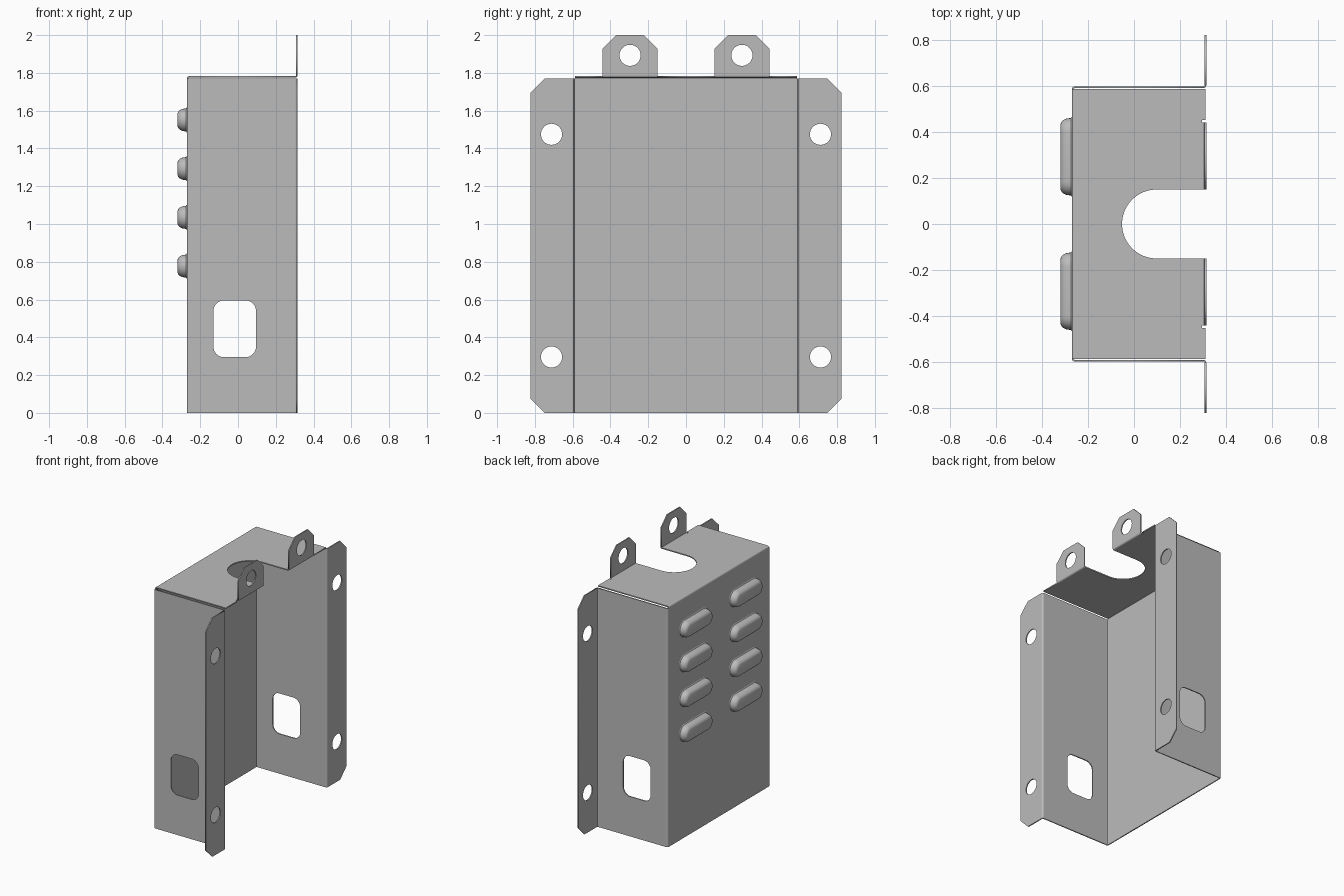
import bpy, bmesh
from math import pi, cos, sin, radians
from mathutils import Vector

if "Cube" in bpy.data.objects:
    bpy.data.objects.remove(bpy.data.objects["Cube"])

T = 0.008            # sheet thickness
R = 0.012            # outer bend radius
BACK, OPEN = -0.27, 0.315   # x of the louvred wall and of the flanges
WIDE, TOP, RIM = 0.6, 1.783, 1.77

steel = bpy.data.materials.new("grey steel")
steel.use_nodes = True
GREY = (0.5, 0.5, 0.5, 1)
steel.diffuse_color = GREY
steel.node_tree.nodes["Principled BSDF"].inputs["Base Color"].default_value = GREY

# Outline coordinates (u, v) and depth w placed in the world, by plane normal
PLACE = {
    "x": lambda u, v, w: Vector((w, u, v)),
    "y": lambda u, v, w: Vector((u, w, v)),
    "z": lambda u, v, w: Vector((u, v, w)),
}


def finish(bm, name, mesh=None):
    mesh = mesh or bpy.data.meshes.new(name)
    bmesh.ops.recalc_face_normals(bm, faces=bm.faces)
    bm.to_mesh(mesh)
    bm.free()
    mesh.materials.clear()
    mesh.materials.append(steel)
    ob = bpy.data.objects.new(name, mesh)
    bpy.context.collection.objects.link(ob)
    return ob


def smooth(ob):
    ob.data.polygons.foreach_set("use_smooth", [True] * len(ob.data.polygons))
    ob.data.set_sharp_from_angle(angle=radians(35))


def plate(name, normal, low, high, *loops):
    """Sheet between two depths; the first loop is the outline, the rest are holes."""
    curve = bpy.data.curves.new(name, "CURVE")
    curve.dimensions = "2D"
    curve.fill_mode = "BOTH"
    curve.extrude = (high - low) / 2
    for loop in loops:
        spline = curve.splines.new("POLY")
        spline.points.add(len(loop) - 1)
        for point, (u, v) in zip(spline.points, loop):
            point.co = (u, v, 0, 1)
        spline.use_cyclic_u = True
    helper = bpy.data.objects.new(name + "_helper", curve)
    bpy.context.collection.objects.link(helper)
    graph = bpy.context.evaluated_depsgraph_get()
    mesh = bpy.data.meshes.new_from_object(helper.evaluated_get(graph))
    bpy.data.objects.remove(helper)
    bpy.data.curves.remove(curve)
    bm = bmesh.new()
    bm.from_mesh(mesh)
    bmesh.ops.remove_doubles(bm, verts=bm.verts, dist=1e-5)
    for v in bm.verts:
        v.co = PLACE[normal](v.co.x, v.co.y, v.co.z + (low + high) / 2)
    mesh.name = name
    return finish(bm, name, mesh)


def arc(cu, cv, r, start, end, steps):
    angles = [radians(start + (end - start) * i / steps) for i in range(steps + 1)]
    return [(cu + r * cos(a), cv + r * sin(a)) for a in angles]


def circle(cu, cv, r):
    return arc(cu, cv, r, 0, 360, 32)[:-1]


def rectangle(u0, u1, v0, v1):
    return [(u0, v0), (u1, v0), (u1, v1), (u0, v1)]


def rounded(u0, u1, v0, v1, r):
    corners = [(u1 - r, v1 - r), (u0 + r, v1 - r), (u0 + r, v0 + r), (u1 - r, v0 + r)]
    return [p for i, (u, v) in enumerate(corners)
            for p in arc(u, v, r, 90 * i, 90 * i + 90, 8)]


def flip(loop, s):
    """Mirror an outline in its first coordinate when s is -1."""
    return [(u * s, v) for u, v in loop]


def bend(name, normal, low, high, cu, cv, start, s=1):
    """Quarter-round fold joining two sheets; s mirrors it in v."""
    ring = arc(cu, cv, R, start, start + 90, 5) + arc(cu, cv, R - T, start + 90, start, 5)
    smooth(plate(name, normal, low, high, [(u, v * s) for u, v in ring]))


def louvre(name, y, z):
    """Elongated pressed bump with a flared foot and a rounded crown."""
    half = 0.108
    profile = [(0.068, 0), (0.062, 0.004), (0.06, 0.012), (0.058, 0.026),
               (0.052, 0.038), (0.044, 0.046), (0.034, 0.05)]
    bm = bmesh.new()
    rings = []
    for r, out in profile:
        outline = arc(half, 0, r, -90, 90, 12) + arc(-half, 0, r, 90, 270, 12)
        rings.append([bm.verts.new((BACK - out, y + u, z + v)) for u, v in outline])
    for a, b in zip(rings, rings[1:]):
        for i in range(len(a)):
            j = (i + 1) % len(a)
            bm.faces.new((a[i], a[j], b[j], b[i]))
    bm.faces.new(rings[-1])
    bm.faces.new(rings[0][::-1])
    smooth(finish(bm, name))


# Louvred wall and the fold up to the top sheet
inner = WIDE - R
plate("main_wall", "x", BACK, BACK + T, rectangle(-inner, inner, 0, TOP - R))
bend("top_fold", "y", -inner, inner, BACK + R, TOP - R, 90)

# Top sheet with round-ended slot and small relief notches beside the tabs
fold = OPEN - R
half_edge = [(fold, 0.15), (fold, 0.443), (fold - 0.006, 0.443), (fold - 0.006, 0.453),
             (OPEN - 0.004, 0.453), (OPEN - 0.004, inner), (BACK + R, inner)]
slot = arc(0.098, 0, 0.15, 270, 90, 32)
plate("top_sheet", "z", TOP - T, TOP,
      slot + half_edge + [(u, -v) for u, v in reversed(half_edge)])

for s, side in ((-1, "front"), (1, "back")):
    # Side wall with rounded window
    depths = sorted((s * WIDE, s * (WIDE - T)))
    plate(side + "_side_wall", "y", *depths,
          rectangle(BACK + R, fold, 0, RIM), rounded(-0.13, 0.095, 0.295, 0.595, 0.055))
    bend(side + "_wall_fold", "z", 0, RIM, BACK + R, WIDE - R, 90, s)

    # Mounting flange with clipped corners and two holes
    root, edge, clip = WIDE + R - T, 0.823, 0.075
    bend(side + "_flange_fold", "z", 0, RIM, fold, root, -90, s)
    outline = [(root, 0), (edge - clip, 0), (edge, clip), (edge, RIM - clip),
               (edge - clip, RIM), (root, RIM)]
    plate(side + "_flange", "x", OPEN - T, OPEN, flip(outline, s),
          *[circle(s * 0.712, z, 0.056) for z in (0.296, 1.475)])

    # Hanging tab with clipped corners and one hole
    foot, clip = TOP + R - T, 0.072
    bend(side + "_tab_fold", "y", *sorted((s * 0.15, s * 0.443)), fold, foot, -90)
    outline = [(0.15, foot), (0.443, foot), (0.443, 2 - clip), (0.443 - clip, 2),
               (0.15 + clip, 2), (0.15, 2 - clip)]
    plate(side + "_tab", "x", OPEN - T, OPEN, flip(outline, s),
          circle(s * 0.296, 1.893, 0.056))

    # Column of pressed louvres
    for row in range(4):
        louvre(f"{side}_louvre_{row + 1}", s * 0.293, 0.777 + row * 0.258)
